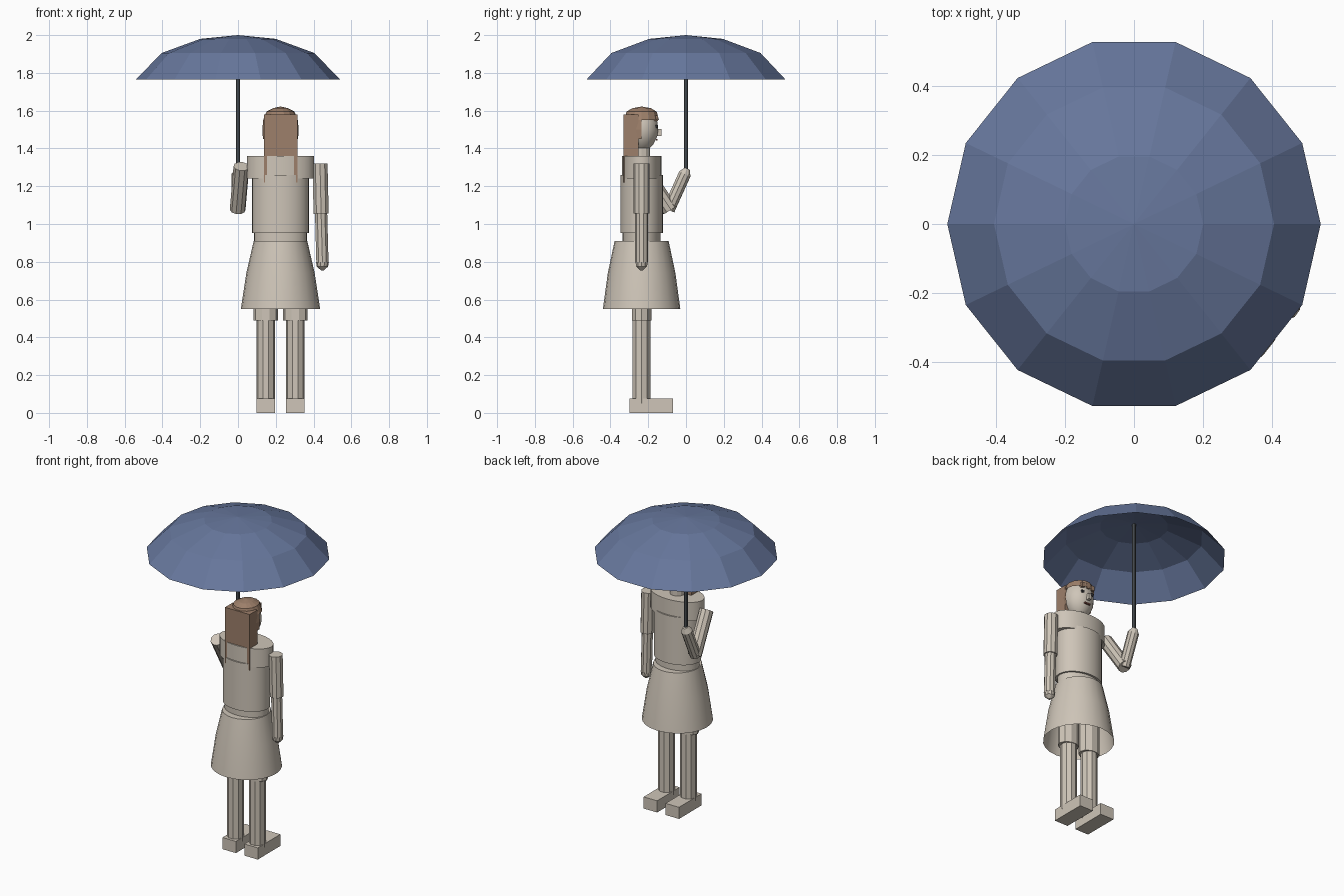
import bpy, bmesh, math
from mathutils import Vector, Matrix

if "Cube" in bpy.data.objects:
    bpy.data.objects.remove(bpy.data.objects["Cube"])

CX, CY = 0.225, -0.235          # body axis


def material(name, rgb):
    m = bpy.data.materials.new(name)
    m.diffuse_color = (*rgb, 1)
    m.use_nodes = True
    m.node_tree.nodes["Principled BSDF"].inputs["Base Color"].default_value = m.diffuse_color
    return m


CLAY = material("warm_clay", (0.62, 0.56, 0.48))
BLUE = material("canopy_blue", (0.135, 0.185, 0.335))
HAIR = material("hair_brown", (0.34, 0.215, 0.145))
STEEL = material("shaft_grey", (0.10, 0.115, 0.125))
DARK = material("eye_dark", (0.03, 0.03, 0.035))
RED = material("mouth_red", (0.25, 0.09, 0.07))


def finish(bm, name, mat, smooth=False):
    me = bpy.data.meshes.new(name)
    bmesh.ops.recalc_face_normals(bm, faces=bm.faces)
    bm.to_mesh(me)
    bm.free()
    me.materials.append(mat)
    ob = bpy.data.objects.new(name, me)
    bpy.context.collection.objects.link(ob)
    if smooth:
        bpy.context.view_layer.objects.active = ob
        ob.select_set(True)
        bpy.ops.object.shade_smooth_by_angle(angle=math.radians(35))
        ob.select_set(False)
    return ob


def lathe(name, mat, profile, x, y, sides, caps=(True, True), smooth=False):
    """Stack of elliptical rings (rx, ry, z); a zero radius closes to a point."""
    bm = bmesh.new()
    rings = []
    for rx, ry, z in profile:
        n = sides if rx > 0 else 1
        rings.append([bm.verts.new((x + rx * math.cos(2 * math.pi * i / n),
                                    y + ry * math.sin(2 * math.pi * i / n), z)) for i in range(n)])
    for a, b in zip(rings, rings[1:]):
        for i in range(sides):
            j = (i + 1) % sides
            if len(b) == 1:
                bm.faces.new((a[i], a[j], b[0]))
            elif len(a) == 1:
                bm.faces.new((a[0], b[j], b[i]))
            else:
                bm.faces.new((a[i], a[j], b[j], b[i]))
    for ring, cap in ((rings[0], caps[0]), (rings[-1], caps[1])):
        if cap and len(ring) > 1:
            bm.faces.new(ring)
    return finish(bm, name, mat, smooth)


def limb(name, mat, p, q, r1, r2, sides=10, tip=0.0):
    """Faceted rod from p to q, with an optional blunt tip past q."""
    p, q = Vector(p), Vector(q)
    d = q - p
    prof = [(r1, r1, 0), (r2, r2, d.length)]
    if tip:
        prof += [(r2 * 0.45, r2 * 0.45, d.length + tip)]
    ob = lathe(name, mat, prof, 0, 0, sides)
    ob.data.transform(Matrix.Translation(p) @ d.to_track_quat('Z', 'Y').to_matrix().to_4x4())
    return ob


def box(name, mat, lo, hi):
    lo, hi = Vector(lo), Vector(hi)
    bm = bmesh.new()
    bmesh.ops.create_cube(bm, size=1)
    for v in bm.verts:
        v.co = (lo + hi) / 2 + Vector(a * b for a, b in zip(v.co, hi - lo))
    return finish(bm, name, mat)


# Umbrella: open faceted canopy and shaft
lathe("umbrella_canopy", BLUE,
      [(0.54, 0.54, 1.765), (0.405, 0.405, 1.905), (0.2, 0.2, 1.98), (0, 0, 2.0)],
      0, 0, 14, (False, False))
limb("umbrella_shaft", STEEL, (0, 0, 1.25), (0, 0, 1.995), 0.011, 0.011, 8)

# Torso, waist, neck and open skirt
lathe("chest", CLAY, [(0.178, 0.104, 1.24), (0.178, 0.104, 1.36)], CX, CY, 32, smooth=True)
lathe("torso", CLAY, [(0.15, 0.113, 0.952), (0.15, 0.113, 1.26)], CX, CY, 32, smooth=True)
lathe("waist", CLAY, [(0.14, 0.1, 0.9), (0.14, 0.1, 0.96)], CX, CY, 32, smooth=True)
lathe("neck", CLAY, [(0.045, 0.045, 1.35), (0.045, 0.045, 1.43)], CX, CY, 12)
lathe("skirt", CLAY,
      [(0.21, 0.205, 0.55), (0.181, 0.179, 0.74), (0.142, 0.143, 0.91)],
      CX, CY, 24, (False, True), smooth=True)

# Head with nose, eyes and mouth
lathe("head", CLAY,
      [(0.045, 0.045, 1.403), (0.068, 0.066, 1.425), (0.086, 0.085, 1.465), (0.09, 0.09, 1.5),
       (0.086, 0.086, 1.54), (0.068, 0.068, 1.58), (0, 0, 1.605)], CX, CY, 14, smooth=True)
box("nose", CLAY, (CX - 0.01, -0.155, 1.467), (CX + 0.01, -0.13, 1.503))
for side, s in (("left", -1), ("right", 1)):
    box(side + "_eye", DARK, (CX + s * 0.034 - 0.009, -0.168, 1.508),
        (CX + s * 0.034 + 0.009, -0.15, 1.524))
box("mouth", RED, (CX - 0.02, -0.16, 1.442), (CX + 0.02, -0.15, 1.451))

# Hair: cap over the crown and rear of the skull, long block behind
cap = lathe("hair_cap", HAIR,
            [(0.093, 0.093, 1.45), (0.096, 0.096, 1.5), (0.092, 0.094, 1.55),
             (0.074, 0.082, 1.595), (0.04, 0.05, 1.613), (0, 0, 1.622)],
            CX, CY, 14, (False, False))
bm = bmesh.new()
bm.from_mesh(cap.data)
face_side = [f for f in bm.faces
             if f.calc_center_median().z < 1.555 and f.calc_center_median().y > CY + 0.01]
bmesh.ops.delete(bm, geom=face_side, context='FACES')
bm.to_mesh(cap.data)
bm.free()
box("long_hair", HAIR, (0.138, -0.33, 1.22), (0.314, -0.252, 1.58))
for i in (-2, 0, 2):
    box("fringe_lock", HAIR, (CX + i * 0.018 - 0.01, -0.17, 1.545), (CX + i * 0.018 + 0.01, -0.147, 1.575))

# Hanging arm
limb("hanging_upper_arm", CLAY, (0.434, CY, 1.32), (0.44, CY, 1.055), 0.042, 0.042)
limb("hanging_forearm", CLAY, (0.439, CY, 1.09), (0.447, CY, 0.795), 0.034, 0.034)
lathe("hanging_hand", CLAY, [(0.008, 0.008, 0.755), (0.03, 0.03, 0.775), (0.034, 0.034, 0.8)],
      0.447, CY, 10)

# Raised arm gripping the shaft
limb("raised_upper_arm", CLAY, (0.018, CY, 1.305), (-0.002, -0.085, 1.075), 0.042, 0.042)
limb("raised_forearm", CLAY, (-0.003, -0.092, 1.075), (0, -0.006, 1.265), 0.034, 0.034, tip=0.03)

# Legs and feet
for side, s in (("left", -1), ("right", 1)):
    x = CX + s * 0.078
    lathe(side + "_thigh", CLAY, [(0.066, 0.054, 0.49), (0.066, 0.054, 0.88)], x, CY, 10)
    lathe(side + "_shin", CLAY, [(0.05, 0.05, 0.05), (0.05, 0.05, 0.51)], x, CY, 10)
    box(side + "_foot", CLAY, (x - 0.048, -0.30, 0), (x + 0.048, -0.07, 0.075))
